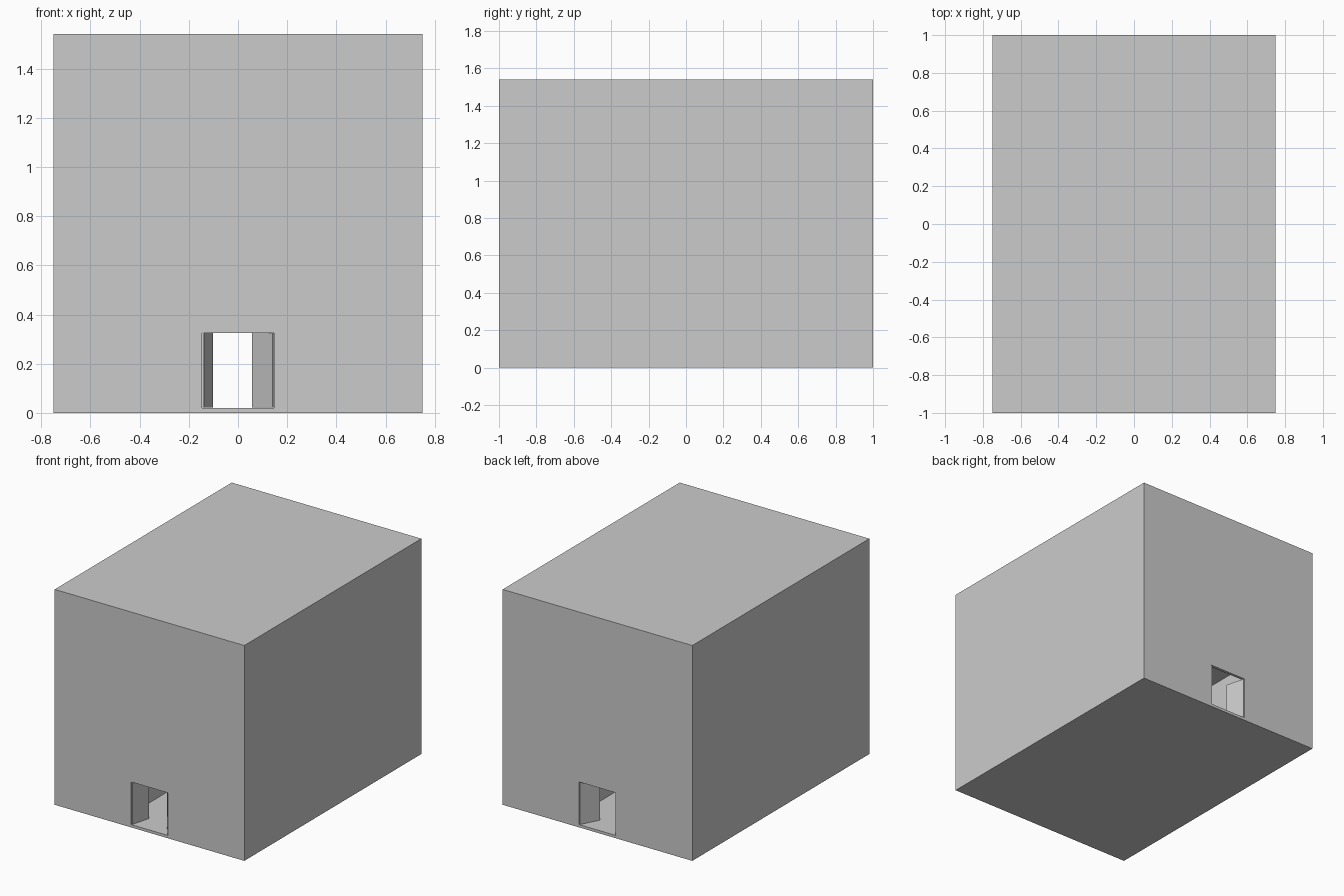
import bpy, bmesh, math
from mathutils import Vector, Matrix

if "Cube" in bpy.data.objects:
    bpy.data.objects.remove(bpy.data.objects["Cube"])

W, D, H, T = 1.5, 2.0, 1.54, 0.02      # width, depth, height, wall thickness
DOOR_X, DOOR_TOP = 0.147, 0.325        # doorway half width and head height


def finish(name, bm):
    bmesh.ops.recalc_face_normals(bm, faces=bm.faces)
    mesh = bpy.data.meshes.new(name)
    bm.to_mesh(mesh)
    bm.free()
    ob = bpy.data.objects.new(name, mesh)
    bpy.context.collection.objects.link(ob)
    return ob


def box(name, lo, hi):
    lo, hi = Vector(lo), Vector(hi)
    bm = bmesh.new()
    size = hi - lo
    bmesh.ops.create_cube(bm, size=1, matrix=Matrix.Translation((lo + hi) / 2)
                          @ Matrix.Diagonal((*size, 1)))
    return finish(name, bm)


def end_wall(name, y):
    # Wall outline with a doorway notch, extruded to its thickness
    x, top = W / 2, H - T
    outline = [(-x, T), (-DOOR_X, T), (-DOOR_X, DOOR_TOP), (DOOR_X, DOOR_TOP),
               (DOOR_X, T), (x, T), (x, top), (-x, top)]
    bm = bmesh.new()
    face = bm.faces.new([bm.verts.new((px, y, pz)) for px, pz in outline])
    ext = bmesh.ops.extrude_face_region(bm, geom=[face])
    verts = [v for v in ext["geom"] if isinstance(v, bmesh.types.BMVert)]
    bmesh.ops.translate(bm, verts=verts, vec=(0, T, 0))
    return finish(name, bm)


def door_leaf(name, hinge_x, hinge_y, angle):
    leaf = box(name, (0, -0.004, T + 0.001), (0.142, 0.004, DOOR_TOP - 0.001))
    leaf.location = (hinge_x, hinge_y, 0)
    leaf.rotation_euler.z = math.radians(angle)
    return leaf


# Ground slab and roof
box("ground_slab", (-W / 2, -D / 2, 0), (W / 2, D / 2, T))
box("roof", (-W / 2, -D / 2, H - T), (W / 2, D / 2, H))

# Outer walls
end_wall("front_wall", -D / 2)
end_wall("back_wall", D / 2 - T)
for name, s in (("left_wall", -1), ("right_wall", 1)):
    xs = sorted((s * W / 2, s * (W / 2 - T)))
    box(name, (xs[0], -D / 2 + T, T), (xs[1], D / 2 - T, H - T))

# Upper storey floors
ix, iy = W / 2 - T, D / 2 - T
levels = [T, 0.51, 1.02, H - T]
for i in (1, 2):
    box(f"storey_floor_{i}", (-ix, -iy, levels[i]), (ix, iy, levels[i] + T))

# Corridor walls on every storey
for i in range(3):
    z0 = levels[i] + (T if i else 0)
    for s in (-1, 1):
        xs = sorted((s * 0.24, s * 0.26))
        box(f"corridor_wall_{i}", (xs[0], -iy, z0), (xs[1], iy, levels[i + 1]))

# Double doors standing ajar, opening inwards
hx, hy = DOOR_X - 0.004, D / 2 - 0.006
door_leaf("front_door_left", -hx, -hy, 75)
door_leaf("front_door_right", hx, -hy, 126)
door_leaf("back_door_left", -hx, hy, -75)
door_leaf("back_door_right", hx, hy, -118)
